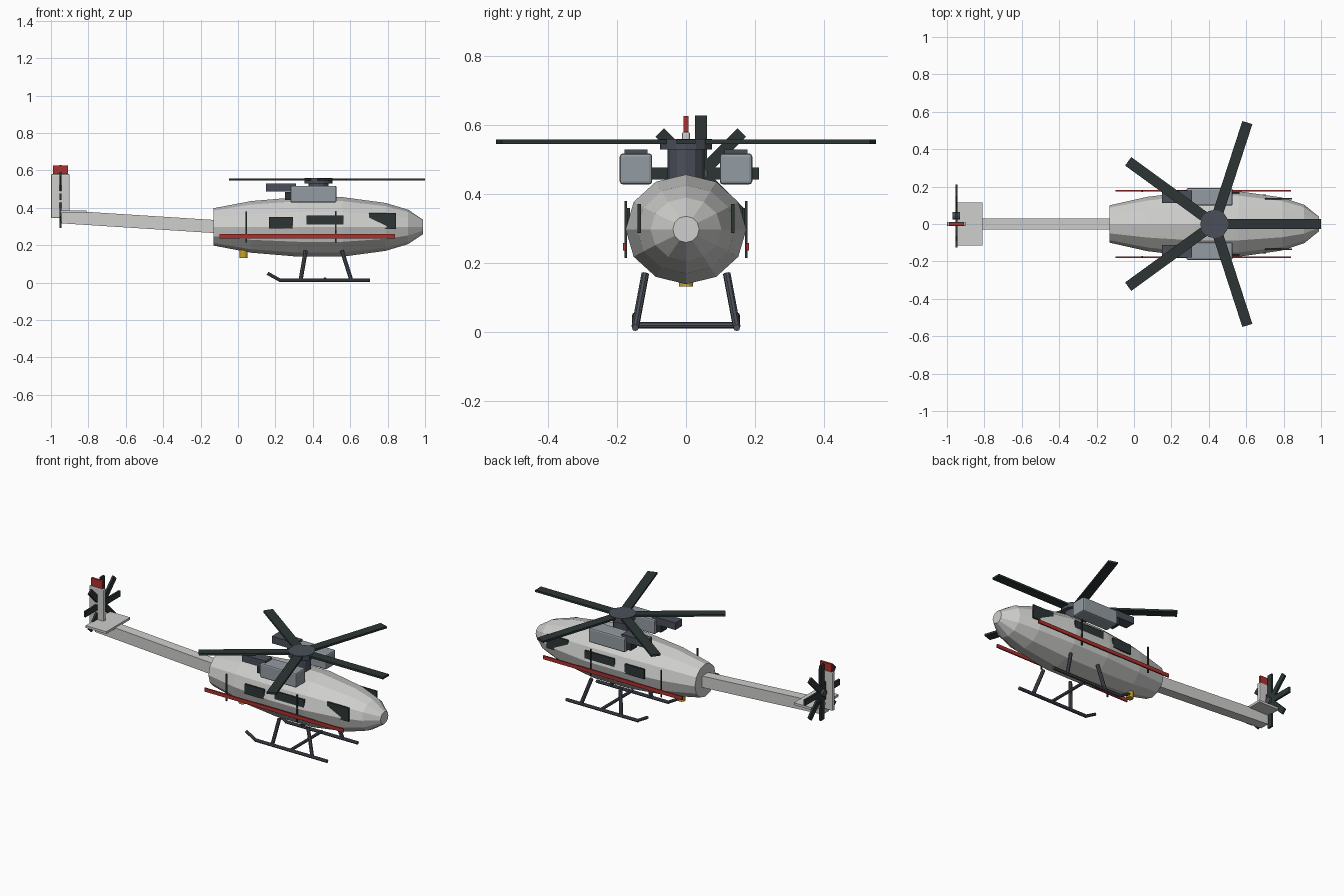
import bpy, bmesh, math
from mathutils import Vector, Matrix

cube = bpy.data.objects.get("Cube")
if cube:
    bpy.data.objects.remove(cube, do_unlink=True)


def material(name, rgb):
    m = bpy.data.materials.new(name)
    m.use_nodes = True
    m.diffuse_color = (*rgb, 1)
    m.node_tree.nodes["Principled BSDF"].inputs["Base Color"].default_value = (*rgb, 1)
    return m


BODY = material("light_grey", (.62, .62, .61))
DARK = material("black_green", (.026, .036, .036))
SLATE = material("slate", (.07, .078, .1))
STEEL = material("steel", (.29, .33, .36))
RED = material("red", (.42, .03, .028))
YELLOW = material("yellow", (.6, .36, .025))


def finish(name, bm, mat):
    bmesh.ops.recalc_face_normals(bm, faces=bm.faces)
    me = bpy.data.meshes.new(name)
    bm.to_mesh(me)
    bm.free()
    me.materials.append(mat)
    ob = bpy.data.objects.new(name, me)
    bpy.context.collection.objects.link(ob)
    return ob


def box(name, mat, x, y, z, bevel=0):
    """Box from (low, high) ranges on each axis."""
    bm = bmesh.new()
    bmesh.ops.create_cube(bm, size=1)
    for v in bm.verts:
        v.co = [(r[0] + r[1]) / 2 + c * (r[1] - r[0]) for c, r in zip(v.co, (x, y, z))]
    if bevel:
        bmesh.ops.bevel(bm, geom=bm.edges[:], offset=bevel, segments=2, profile=.5, affect='EDGES')
    return finish(name, bm, mat)


def rod(name, mat, a, b, radius, sides=8):
    """Cylinder between two points."""
    a, b = Vector(a), Vector(b)
    turn = (b - a).to_track_quat('Z', 'Y').to_matrix().to_4x4()
    bm = bmesh.new()
    bmesh.ops.create_cone(bm, cap_ends=True, segments=sides, radius1=radius, radius2=radius,
                          depth=(b - a).length, matrix=Matrix.Translation((a + b) / 2) @ turn)
    return finish(name, bm, mat)


def loft(name, mat, rings):
    """Closed skin through rings of points."""
    bm = bmesh.new()
    rows = [[bm.verts.new(p) for p in ring] for ring in rings]
    n = len(rows[0])
    for r, s in zip(rows, rows[1:]):
        for i in range(n):
            bm.faces.new((r[i], r[(i + 1) % n], s[(i + 1) % n], s[i]))
    bm.faces.new(rows[0])
    bm.faces.new(rows[-1])
    return finish(name, bm, mat)


# Fuselage: twelve-sided stations of (x, half width, half height)
stations = [(-.13, .10, .10), (.07, .145, .138), (.32, .175, .159), (.56, .175, .159),
            (.79, .142, .128), (.91, .103, .092), (.99, .038, .038)]
loft("fuselage", BODY, [
    [(x, w * math.sin(math.tau * i / 12), .298 + h * math.cos(math.tau * i / 12)) for i in range(12)]
    for x, w, h in stations])

# Tail boom, stabilizer and fin
loft("tail_boom", BODY, [
    [(x, sy * .03, z + sz * .035) for sy, sz in ((-1, -1), (1, -1), (1, 1), (-1, 1))]
    for x, z in ((-.945, .352), (-.11, .299))])
box("stabilizer", BODY, (-.95, -.81), (-.115, .115), (.373, .387))
box("tail_fin", BODY, (-1, -.9), (-.012, .012), (.345, .58), .006)
box("fin_tip", RED, (-.99, -.91), (-.007, .007), (.575, .627))

# Tail rotor: four crossing bars around an offset hub
for i in range(4):
    blade = box(f"tail_rotor_blade_{i + 1}", DARK, (-.006, .006), (-.168, .168), (-.0175, .0175))
    blade.location = (-.949, .043, .46)
    blade.rotation_euler.x = i * math.pi / 4
rod("tail_rotor_hub", SLATE, (-.97, .043, .46), (-.93, .043, .46), .02, 12)

# Main rotor and mast
rod("rotor_mast", SLATE, (.43, 0, .43), (.43, 0, .535), .053, 12)
rod("rotor_hub", SLATE, (.43, 0, .53), (.43, 0, .56), .075, 16)
for i in range(5):
    blade = box(f"main_rotor_blade_{i + 1}", DARK, (.03, .57), (-.028, .028), (-.006, .006))
    blade.location = (.43, 0, .552)
    blade.rotation_euler.z = i * math.tau / 5

# Paired parts on both sides
for side, s in (("left", 1), ("right", -1)):
    def span(a, b):
        return sorted((s * a, s * b))

    # Engines
    box(f"{side}_engine", STEEL, (.28, .527), span(.098, .192), (.428, .518), .009)
    box(f"{side}_exhaust", SLATE, (.15, .31), span(.112, .178), (.487, .53))
    box(f"{side}_engine_rear", DARK, (.25, .285), span(.115, .175), (.443, .485))

    # Windows, partly sunk in the skin
    box(f"{side}_cockpit_window", DARK, (.70, .845), span(.131, .14), (.288, .372))
    box(f"{side}_rear_window", DARK, (.165, .295), span(.162, .171), (.29, .35))
    box(f"{side}_middle_window", DARK, (.365, .565), span(.162, .171), (.29, .36))

    # Door seams and stripe
    for i, x in enumerate((.045, .522)):
        box(f"{side}_door_seam_{i + 1}", DARK, (x - .004, x + .004), span(.171, .178), (.215, .38))
    box(f"{side}_stripe", RED, (-.10, .84), span(.174, .182), (.237, .259))

    # Landing skids
    y = s * .147
    rod(f"{side}_skid", SLATE, (.22, y, .013), (.707, y, .013), .01)
    rod(f"{side}_skid_rear_tip", SLATE, (.158, y, .05), (.226, y, .012), .009)
    rod(f"{side}_rear_strut", SLATE, (.362, s * .118, .17), (.335, y, .015), .011)
    rod(f"{side}_front_strut", SLATE, (.556, s * .118, .17), (.605, y, .015), .011)

rod("skid_crossbar", SLATE, (.465, -.147, .02), (.465, .147, .02), .009)

# Belly beacon
rod("belly_beacon", YELLOW, (.03, 0, .133), (.03, 0, .20), .021, 12)
